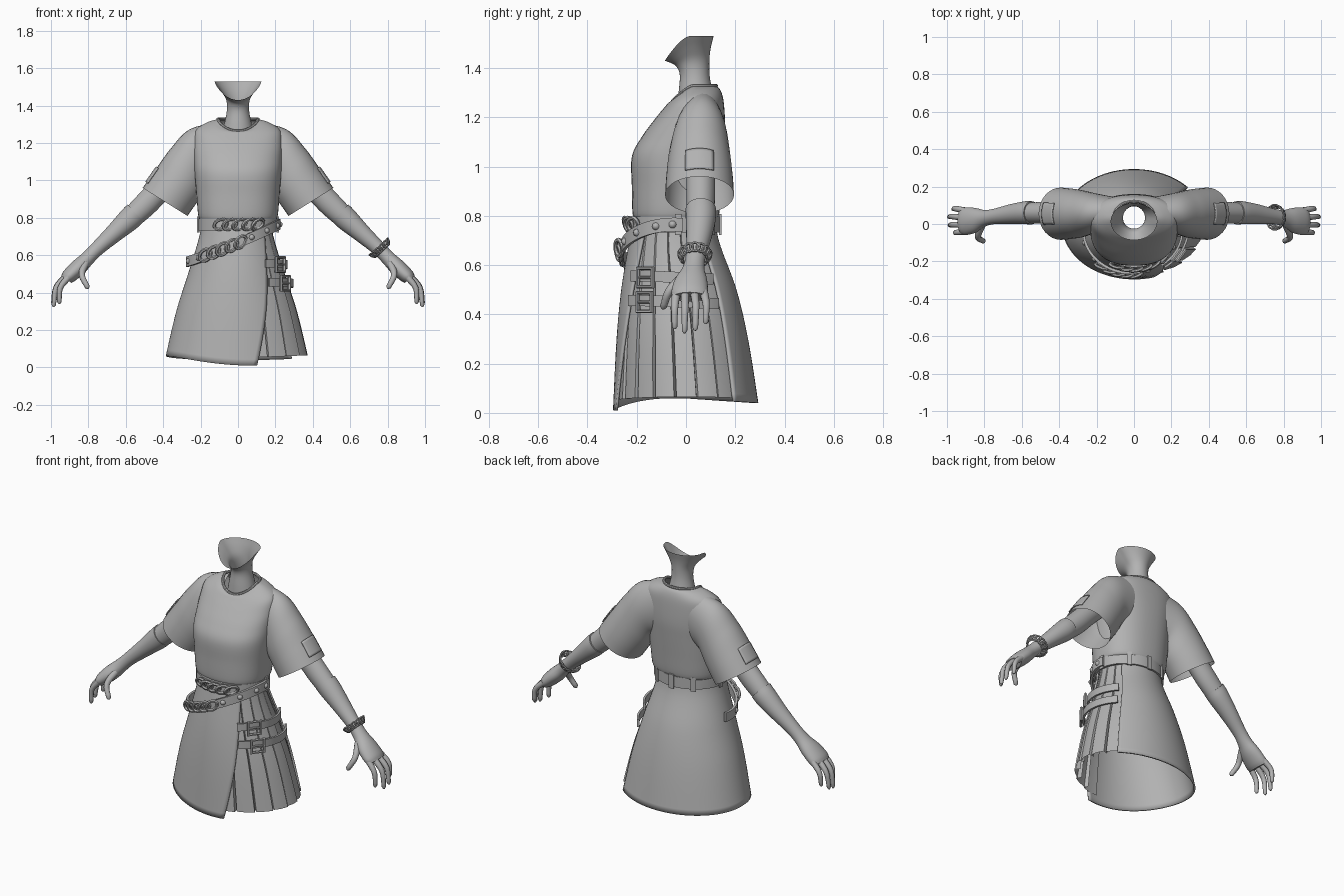
import bpy, bmesh, math
from math import sin, cos, pi, radians
from mathutils import Vector as V

if "Cube" in bpy.data.objects:
    bpy.data.objects.remove(bpy.data.objects["Cube"])

gray = bpy.data.materials.new("plain_gray")
gray.diffuse_color = (0.45, 0.45, 0.45, 1)
gray.use_nodes = True
gray.node_tree.nodes["Principled BSDF"].inputs["Base Color"].default_value = gray.diffuse_color


def grid(name, rows, wrap=False, loop=False, cap=False, thick=0):
    """Skin rows of points into a surface."""
    bm = bmesh.new()
    vs = [[bm.verts.new(p) for p in r] for r in rows]
    nr, nc = len(vs), len(vs[0])
    for i in range(nr if loop else nr - 1):
        a, b = vs[i], vs[(i + 1) % nr]
        for j in range(nc if wrap else nc - 1):
            k = (j + 1) % nc
            bm.faces.new((a[j], a[k], b[k], b[j]))
    if cap:
        bm.faces.new(vs[0])
        bm.faces.new(vs[-1])
    bmesh.ops.recalc_face_normals(bm, faces=bm.faces)
    me = bpy.data.meshes.new(name)
    bm.to_mesh(me)
    bm.free()
    me.materials.append(gray)
    ob = bpy.data.objects.new(name, me)
    bpy.context.collection.objects.link(ob)
    bpy.ops.object.select_all(action='DESELECT')
    ob.select_set(True)
    bpy.context.view_layer.objects.active = ob
    bpy.ops.object.shade_smooth_by_angle(angle=radians(40))
    if thick:
        m = ob.modifiers.new("thickness", 'SOLIDIFY')
        m.thickness = thick
        m.offset = 0
    return ob


def interp(ks, rows, t):
    """Smooth interpolation of table rows at key t."""
    n = len(ks)
    t = min(max(t, ks[0]), ks[-1])
    i = max(j for j in range(n - 1) if ks[j] <= t)
    h = ks[i + 1] - ks[i]
    u = (t - ks[i]) / h

    def slope(j, c):
        a, b = max(j - 1, 0), min(j + 1, n - 1)
        return (rows[b][c] - rows[a][c]) / (ks[b] - ks[a])
    return [(2*u**3 - 3*u*u + 1) * rows[i][c] + (3*u*u - 2*u**3) * rows[i + 1][c]
            + h * (u**3 - 2*u*u + u) * slope(i, c) + h * (u**3 - u*u) * slope(i + 1, c)
            for c in range(len(rows[0]))]


def dense(rows, n):
    return [interp(range(len(rows)), rows, k * (len(rows) - 1) / n) for k in range(n + 1)]


def cord(name, pts, radii, ref, closed=False, seg=8):
    """Round tube along a path."""
    n, rows = len(pts), []
    for i, p in enumerate(pts):
        a = pts[(i - 1) % n] if closed else pts[max(i - 1, 0)]
        b = pts[(i + 1) % n] if closed else pts[min(i + 1, n - 1)]
        t = (b - a).normalized()
        s = t.cross(ref).normalized()
        w = s.cross(t)
        r = radii[i] if isinstance(radii, list) else radii
        rows.append([p + r * (s * cos(k * 2*pi/seg) + w * sin(k * 2*pi/seg)) for k in range(seg)])
    return grid(name, rows, wrap=True, loop=closed, cap=not closed)


def link(name, p, d, n, a, b, r, tilt):
    """One twisted chain link."""
    w = n.cross(d).normalized()
    w = w * cos(tilt) + n * sin(tilt)
    pts = [p + d * a * cos(k*pi/8) + w * b * sin(k*pi/8) for k in range(16)]
    cord(name, pts, r, d.cross(w), True, 6)


# Skirt outline: half width, front y, back y at each height
SZ = [0, .3, .5, .7, .82]
SK = [(.395, -.292, .295), (.325, -.277, .247), (.262, -.258, .2), (.202, -.225, .128), (.185, -.2, .11)]


def surf(th, z, off=0.0):
    rx, yf, yb = interp(SZ, SK, z)
    return V(((rx + off) * sin(th), (yf + yb) / 2 - ((yb - yf) / 2 + off) * cos(th), z))


def hem(th):
    return .06 - .05 * max(0, cos(th - .2))**2 - .02 * max(0, -cos(th))


# Wrapped skirt panel, open at the front right
rows = []
for i in range(25):
    s = i / 24
    t0, t1 = radians(-228), radians(15 + 34 * s)
    rows.append([surf(t, hem(t) + s * (.8 - hem(t))) for t in (t0 + (t1 - t0) * j / 72 for j in range(73))])
grid("skirt_wrap_panel", rows, thick=.01)

# Pleated inset under the opening, knife folds deepening to the hem
rows = []
for i in range(17):
    s, row = i / 16, []
    for j in range(7):
        for f, off in ((0, 0), (.45, .006), (.9, .008), (.97, -.022)):
            t = radians(8 + (j + f) * 130 / 7)
            z = .05 + .015 * sin(t) + s * .73
            row.append(surf(t, z, -.014 + off * (1.1 - s)))
    rows.append(row)
grid("skirt_pleats", rows)


def band(name, t0, t1, zf, width, off, thick, n=48):
    """Flat strap lying around the skirt."""
    rows = []
    for k in range(n + 1):
        t = radians(t0 + (t1 - t0) * k / n)
        z = zf(t)
        rows.append([V((*surf(t, z, o)[:2], z + h)) for o, h in (
            (off, -width/2), (off + thick, -width/2), (off + thick, width/2), (off, width/2))])
    return grid(name, rows, wrap=True, cap=True)


# Waist belt with loops, slanted hip belt, side straps
band("waist_belt", -180, 180, lambda t: .765, .065, .006, .014, 72)
for a in (-145, -95, 95, 145, 180):
    band("belt_loop", a - 4, a + 4, lambda t: .765, .085, .018, .01, 3)


def hip(t):
    return .665 + .1 * sin(t)


band("hip_belt", -100, 100, hip, .055, .022, .014)
for z in (.55, .45):
    band("side_strap", 35, 128, lambda t: z + .006 * sin(2 * t), .045, .006, .012)
    p, n = surf(radians(57), z, .024), V((.8, -.6, 0))
    d, up = V((.6, .8, 0)), V((0, 0, 1))
    cord("strap_buckle", [p + d * a * .036 + up * b * .038 for a, b in
                          ((-1, -1), (1, -1), (1, 1), (-1, 1))], .01, n, True, 6)
    cord("buckle_pin", [p - d * .036, p + d * .036], .006, up)

# Belt studs
for a in (-75, -52, 18, 42, 68, 88):
    t = radians(a)
    n = V((sin(t), -cos(t), 0))
    p = surf(t, hip(t), .034)
    cord("belt_stud", [p, p + n * .007, p + n * .013], [.016, .013, .005], V((0, 0, 1)), seg=12)

# Two heavy chains across the front
for zf, a0, a1, off in ((lambda t: .765, -25, 29, .028), (hip, -40, 3, .042)):
    for k in range(5):
        t = radians(a0 + (a1 - a0) * k / 4)
        q = surf(t + .05, zf(t + .05), off)
        p = surf(t, zf(t), off)
        d = (q - p).normalized()
        n = V((sin(t), -cos(t), 0))
        n = (n - d * n.dot(d)).normalized()
        u = (d + n.cross(d) * .5).normalized()
        link("front_chain_link", p, u, n, .038, .027, .009, .45)

# Shirt body: height, half width, front y, back y, front dip
SHIRT = [(.785, .195, -.205, .12, 0), (.81, .212, -.217, .135, 0), (.92, .222, -.22, .145, 0),
         (1.04, .232, -.22, .155, 0), (1.12, .236, -.18, .16, 0), (1.2, .238, -.125, .158, .005),
         (1.27, .225, -.088, .152, .03), (1.31, .165, -.07, .14, .05), (1.328, .108, -.055, .122, .065)]


def oval(r, t, e=.85):
    z, rx, yf, yb, dip = r
    c, s = cos(t), sin(t)
    return V((rx * math.copysign(abs(s)**e, s),
              (yf + yb) / 2 - (yb - yf) / 2 * math.copysign(abs(c)**e, c), z - dip * max(0, c)**1.5))


TURN = [k * 2 * pi / 48 for k in range(48)]
grid("shirt_body", [[oval(r, t, .85 + .15 * (i / 40)**4) for t in TURN]
                    for i, r in enumerate(dense(SHIRT, 40))], wrap=True)
cord("collar", [oval(SHIRT[-1], t, 1) for t in TURN], .008, V((0, 0, 1)), True)

# Neck flaring to the open jaw line, which dips at the front
NECK = [(1.22, .09, -.035, .12, 0), (1.3, .074, -.03, .108, 0), (1.37, .06, -.025, .096, 0),
        (1.43, .063, -.038, .095, .025), (1.48, .09, -.06, .1, .06), (1.53, .125, -.086, .112, .1)]
grid("neck", [[oval(r, t, 1) for t in TURN] for r in dense(NECK, 20)], wrap=True)

# Sleeve and arm tables: top x z, bottom x z, centre y, half depth
SLEEVE = [(.10, 1.315, .12, 1.0, .07, .075), (.26, 1.272, .16, .98, .06, .105),
          (.36, 1.17, .20, .91, .055, .125), (.44, 1.06, .235, .86, .055, .135),
          (.51, .96, .27, .81, .055, .14)]
UPPER = [(.36, 1.09, .28, 1.0, .06, .055), (.45, 1.01, .36, .92, .06, .058),
         (.535, .922, .445, .83, .06, .058), (.625, .825, .55, .74, .058, .054)]
FORE = [(.59, .872, .505, .778, .06, .062), (.625, .836, .545, .742, .06, .061),
        (.695, .755, .63, .68, .053, .052), (.775, .668, .725, .608, .04, .041),
        (.83, .612, .775, .558, .03, .045), (.885, .565, .815, .512, .02, .066),
        (.93, .518, .865, .468, .015, .074), (.945, .49, .89, .452, .015, .068)]


def ring(r, t, sx, k=1.0):
    tx, tz, bx, bz, yc, ry = r
    c = cos(t) * k / 2
    return V((sx * ((tx + bx) / 2 + (tx - bx) * c), yc + ry * k * sin(t), (tz + bz) / 2 + (tz - bz) * c))


for sx in (1, -1):
    side = "left" if sx > 0 else "right"
    for part, table, cap in (("sleeve", SLEEVE, False), ("upper_arm", UPPER, False), ("forearm_hand", FORE, True)):
        grid(f"{side}_{part}", [[ring(r, k * pi / 16, sx) for k in range(32)]
                                for r in dense(table, 28)], wrap=True, cap=cap)
    # Plain sleeve patch
    grid(f"{side}_sleeve_patch", [[ring(interp(range(5), SLEEVE, 2.9 + .1 * i), -.42 + .105 * j, sx, 1.03)
                                   for j in range(9)] for i in range(9)], thick=.006)
    # Fingers and thumb
    digits = [((.905, .072, .49), (.955, .082, .44), (.965, .08, .37)),
              ((.915, .034, .49), (.972, .04, .43), (.988, .038, .345)),
              ((.915, -.004, .49), (.972, -.004, .425), (.985, -.006, .335)),
              ((.905, -.04, .485), (.95, -.046, .425), (.955, -.046, .35)),
              ((.815, -.01, .555), (.835, -.068, .495), (.805, -.092, .43))]
    for i, d in enumerate(digits):
        pts = [V((sx * x, y, z)) for x, y, z in dense(d, 8)]
        pts.append(pts[-1] + (pts[-1] - pts[-2]) * .5)
        wid = .02 if i == 4 else .018
        cord(f"{side}_{'thumb' if i == 4 else 'finger'}", pts,
             [wid - .0008 * k for k in range(9)] + [.005], V((0, 1, 0)) if i < 4 else V((1, 0, 0)), seg=10)

# Chain bracelet on one wrist
u, y = V((.73, 0, .68)), V((0, 1, 0))
for k in range(14):
    t = k * 2 * pi / 14
    n = u * cos(t) + y * sin(t)
    d = y * cos(t) - u * sin(t)
    link("bracelet_link", V((.762, .036, .635)) + n * .058, d, n, .019, .017, .0055, .5)
